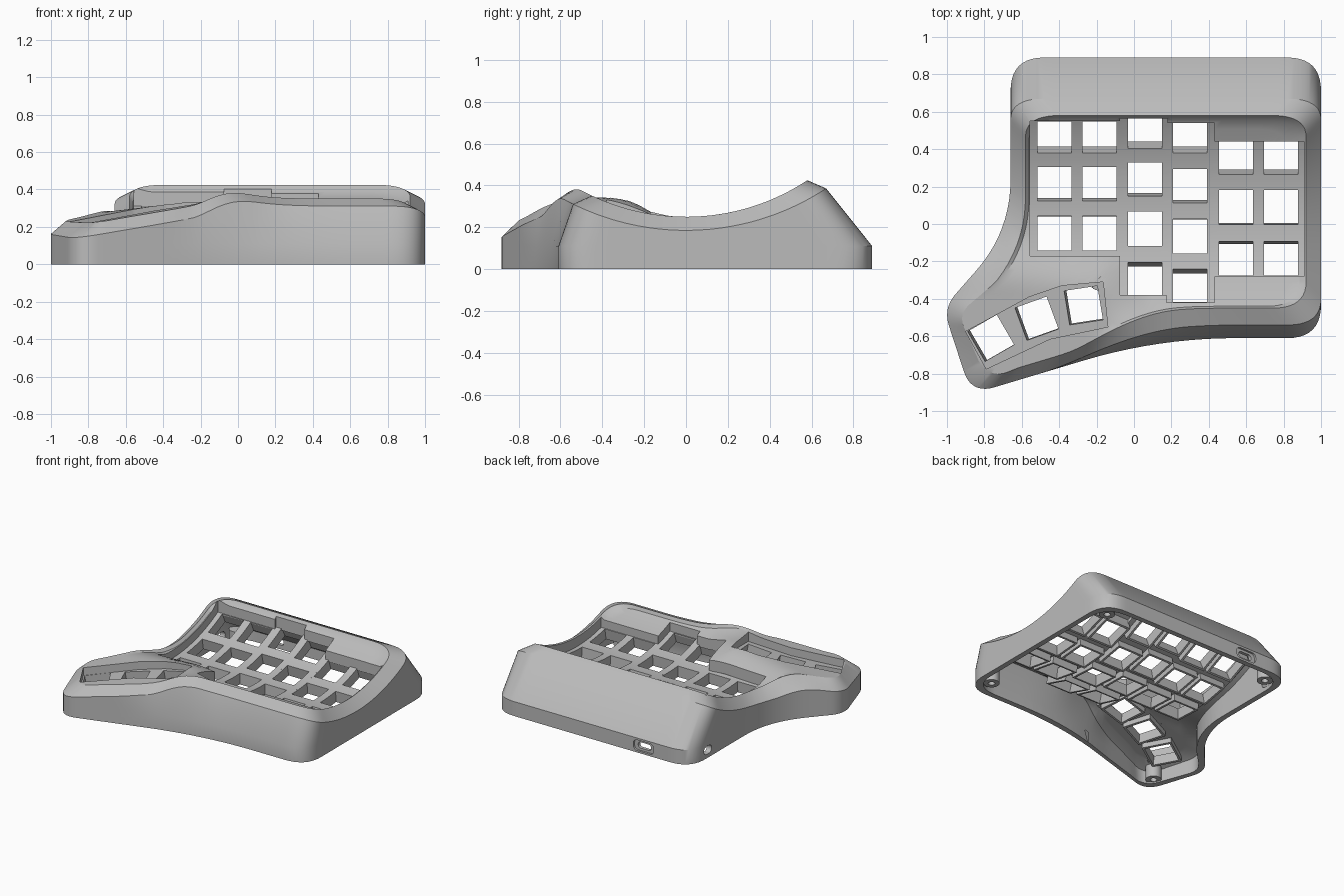
import bpy, bmesh, math
from mathutils import Matrix, Vector

default = bpy.data.objects.get("Cube")
if default:
    bpy.data.objects.remove(default)

GREY = (0.5, 0.5, 0.5, 1)
mat = bpy.data.materials.new("light_grey_plastic")
mat.use_nodes = True
mat.diffuse_color = GREY
bsdf = next(n for n in mat.node_tree.nodes if n.type == 'BSDF_PRINCIPLED')
bsdf.inputs["Base Color"].default_value = GREY
bsdf.inputs["Roughness"].default_value = 0.6


# ---------- helpers ----------
def make(name, bm):
    bmesh.ops.triangulate(bm, faces=[f for f in bm.faces if len(f.verts) > 3])
    bmesh.ops.recalc_face_normals(bm, faces=bm.faces[:])
    mesh = bpy.data.meshes.new(name)
    bm.to_mesh(mesh)
    bm.free()
    mesh.materials.append(mat)
    obj = bpy.data.objects.new(name, mesh)
    bpy.context.collection.objects.link(obj)
    return obj


def combine(obj, others, operation='DIFFERENCE'):
    """Boolean obj with the others, bake the result and drop the helpers."""
    for other in others:
        other.hide_render = True
        mod = obj.modifiers.new("bool", 'BOOLEAN')
        mod.operation, mod.solver, mod.object = operation, 'EXACT', other
    bpy.context.view_layer.update()
    graph = bpy.context.evaluated_depsgraph_get()
    mesh = bpy.data.meshes.new_from_object(obj.evaluated_get(graph))
    obj.modifiers.clear()
    obj.data = mesh
    for other in others:
        bpy.data.objects.remove(other)


def smooth(obj, degrees=28):
    bpy.ops.object.select_all(action='DESELECT')
    obj.select_set(True)
    bpy.context.view_layer.objects.active = obj
    bpy.ops.object.shade_smooth_by_angle(angle=math.radians(degrees))


def clamp(v, lo=-1.0, hi=1.0):
    return max(lo, min(hi, v))


def step(a, b, v):
    t = clamp((v - a) / (b - a), 0, 1)
    return t * t * (3 - 2 * t)


def bridge(bm, a, b):
    for i in range(len(a)):
        j = (i + 1) % len(a)
        bm.faces.new((a[i], a[j], b[j], b[i]))


def prism(name, poly, low, high):
    """Upright prism whose ends follow height functions."""
    bm = bmesh.new()
    a, b = [[bm.verts.new((x, y, f(x, y))) for x, y in poly] for f in (low, high)]
    bridge(bm, a, b)
    bm.faces.new(a)
    bm.faces.new(b)
    return make(name, bm)


def boxes(name, frames, size, depth, round_corners=0):
    """Boxes of the given size hanging at each frame, depth = (top, bottom)."""
    bm = bmesh.new()
    for frame in frames:
        m = frame @ Matrix.Translation((0, 0, sum(depth) / 2)) @ Matrix.Diagonal(
            (size[0], size[1], abs(depth[0] - depth[1]), 1))
        new = bmesh.ops.create_cube(bm, size=1, matrix=m)["verts"]
        if round_corners:
            axis = frame.to_3x3() @ Vector((0, 0, 1))
            edges = {e for v in new for e in v.link_edges
                     if abs((e.verts[0].co - e.verts[1].co).normalized().dot(axis)) > 0.9}
            bmesh.ops.bevel(bm, geom=list(edges), offset=round_corners, segments=4,
                            affect='EDGES', profile=0.5)
    return make(name, bm)


# ---------- surface rules ----------
ARC_Z, RIM_R, PLATE_R = 1.3, 1.05, 1.13


def well(y, centre, radius):
    return centre - math.sqrt(radius ** 2 - y * y)


def thumb_z(x, y):
    return 0.34 + 0.14 * (x + 0.15) + 0.1 * (y + 0.5)


def thumb_weight(x, y):
    return step(-0.05, -0.4, y) * step(0.1, -0.25, x)


def surface(x, y, centre, radius, thumb_drop):
    w = thumb_weight(x, y)
    return well(y, centre, radius) * (1 - w) + (thumb_z(x, y) - thumb_drop) * w


def inset(p, dx, dy):
    x, y = p
    cy = -0.57 * step(-0.4, -0.8, x)
    return x - dx * clamp(x / 0.4), y - dy * clamp((y - cy) / 0.35)


def lean(p):
    """Lean the back and front walls inwards, leaving the thumb side upright."""
    x, y = p
    if y > 0.3:
        y = 0.3 + (y - 0.3) * 0.627
    elif y < -0.3:
        y = -0.3 + (y + 0.3) * (1 - 0.226 * step(-0.5, 0.3, x))
    return x, y


def footprint():
    corners = [(1, .89, .18), (1, -.61, .18), (.13, -.61, .42), (-.87, -.91, .13),
               (-1.02, -.45, .1), (-.66, -.04, .28), (-.66, .89, .18)]
    path = []
    for i, (x, y, t) in enumerate(corners):
        p = Vector((x, y))
        before, after = [Vector(corners[k % len(corners)][:2]) for k in (i - 1, i + 1)]
        a, b = p + (before - p).normalized() * t, p + (after - p).normalized() * t
        for k in range(11):
            u = k / 10
            path.append(a * (1 - u) ** 2 + p * 2 * u * (1 - u) + b * u * u)
    points = []
    for p, q in zip(path, path[1:] + path[:1]):
        n = max(1, math.ceil((q - p).length / 0.05))
        points += [tuple(p.lerp(q, k / n)) for k in range(n)]
    return points


OUTLINE = footprint()


def loft(name, d=0.0, foot=0.0, shoulder=0.11, edge_drop=0.0, top_drop=0.0, dish=0.02):
    """Walls, bevelled rim and scooped top, inset by d for the inner void."""
    bm = bmesh.new()
    rings = [[(*inset(p, d, d), z) for p in OUTLINE] for z in (foot, shoulder)]
    edge = [lean(p) for p in OUTLINE]
    rings.append([(*inset(p, d, d), surface(*p, 1.405, 1.22, 0.06) - edge_drop) for p in edge])
    rim = [inset(p, 0.08 + d, 0.09 + d) for p in edge]
    cx, cy = -0.05, -0.15
    for s in (1, .965, .9, .8, .7, .6, .5, .4, .3, .2, .1):
        ring = []
        for x, y in rim:
            x, y = cx + (x - cx) * s, cy + (y - cy) * s
            sink = dish * (1 - thumb_weight(x, y)) if s < 1 else 0
            ring.append((x, y, surface(x, y, ARC_Z, RIM_R, 0) - top_drop - sink))
        rings.append(ring)
    rings = [[bm.verts.new(c) for c in ring] for ring in rings]
    for a, b in zip(rings, rings[1:]):
        bridge(bm, a, b)
    bm.faces.new(rings[0])
    bm.faces.new(rings[-1])
    return make(name, bm)


# ---------- case ----------
case = loft("case_shell")
void = loft("void_cutter", 0.04, -0.02, 0.08, 0.05, 0.1, 0)

# key columns: x range, y range, key centres in x and y
COLUMNS = [
    ("outer_columns", (-.555, -.07), (-.17, .55), (-.425, -.185), (.465, .215, -.05)),
    ("tall_column", (-.075, .18), (-.38, .565), (.06,), (.49, .24, -.025, -.295)),
    ("low_column", (.175, .43), (-.42, .54), (.3,), (.465, .205, -.065, -.33)),
    ("inner_columns", (.425, .91), (-.28, .44), (.545, .785), (.355, .09, -.185))]
THUMB = [(-.9, -.575), (-.56, -.39), (-.385, -.33), (-.165, -.31),
         (-.14, -.55), (-.45, -.615), (-.79, -.775)]
cutters = [void]
for name, (x0, x1), (y0, y1), _, _ in COLUMNS:
    rect = [(x0, y0), (x1, y0), (x1, y1), (x0, y1)]
    cutters.append(prism(name + "_cutter", rect, lambda x, y: 0.06, lambda x, y: 1))
cutters.append(prism("thumb_cutter", THUMB, lambda x, y: thumb_z(x, y) - 0.105, lambda x, y: 1))

# cable ports in the back and left walls
back = Matrix.Translation((-.265, .89, .055)) @ Matrix.Rotation(-math.pi / 2, 4, 'X')
left = Matrix.Translation((-.66, .68, .06)) @ Matrix.Rotation(-math.pi / 2, 4, 'Y')
cutters += [boxes("port_recess_cutter", [back], (.17, .08), (.05, -.015), .03),
            boxes("port_cutter", [back], (.11, .045), (.05, -.12), .02),
            boxes("jack_cutter", [left], (.06, .09), (.05, -.12), .028)]
combine(case, cutters)
smooth(case)


# ---------- key plates with switch sockets ----------
def finish_plate(plate, frames):
    combine(plate, [boxes("sockets", frames, (.215, .215), (-.01, -.08))], 'UNION')
    combine(plate, [boxes("key_holes", frames, (.182, .185), (.06, -.12))])
    smooth(plate)


for name, (x0, x1), (y0, y1), key_x, key_y in COLUMNS:
    bm = bmesh.new()
    rings, n = [], 24
    for i in range(n + 1):
        y = y0 - 0.025 + (y1 - y0 + 0.05) * i / n
        top, low = [well(y, ARC_Z, r) for r in (PLATE_R, PLATE_R + 0.035)]
        a, b = x0 - 0.015, x1 + 0.015
        rings.append([bm.verts.new(c) for c in
                      ((a, y, top), (b, y, top), (b, y, low), (a, y, low))])
    for r, s in zip(rings, rings[1:]):
        bridge(bm, r, s)
    bm.faces.new(rings[0])
    bm.faces.new(rings[-1])
    frames = [Matrix.Translation((x, 0, ARC_Z))
              @ Matrix.Rotation(math.asin(y / PLATE_R), 4, 'X')
              @ Matrix.Translation((0, 0, -PLATE_R)) for x in key_x for y in key_y]
    finish_plate(make(name + "_plate", bm), frames)

# thumb plate
wide = [(-.5 + (x + .5) * 1.03, -.52 + (y + .52) * 1.03) for x, y in THUMB]
thumb = prism("thumb_plate", wide, lambda x, y: thumb_z(x, y) - 0.1,
              lambda x, y: thumb_z(x, y) - 0.06)
tilt = Vector((0, 0, 1)).rotation_difference(Vector((-.14, -.1, 1))).to_matrix().to_4x4()
finish_plate(thumb, [
    Matrix.Translation((x, y, thumb_z(x, y) - 0.06)) @ tilt
    @ Matrix.Rotation(math.radians(a), 4, 'Z')
    for x, y, a in ((-.765, -.61, 30), (-.52, -.505, 20), (-.27, -.435, 9))])

# ---------- screw bosses inside the corners ----------
for name, x, y in (("back_right", .88, .76), ("front_right", .88, -.48),
                   ("back_left", -.54, .76), ("thumb", -.83, -.78)):
    bm = bmesh.new()
    spot = Matrix.Translation((x, y, 0.06))
    bmesh.ops.create_cone(bm, cap_ends=True, segments=24, radius1=.055, radius2=.055,
                          depth=.1, matrix=spot)
    boss = make(name + "_screw_boss", bm)
    combine(boss, [boxes("screw_hole", [spot], (.045, .045), (0, -.1), .02)])
    smooth(boss)
